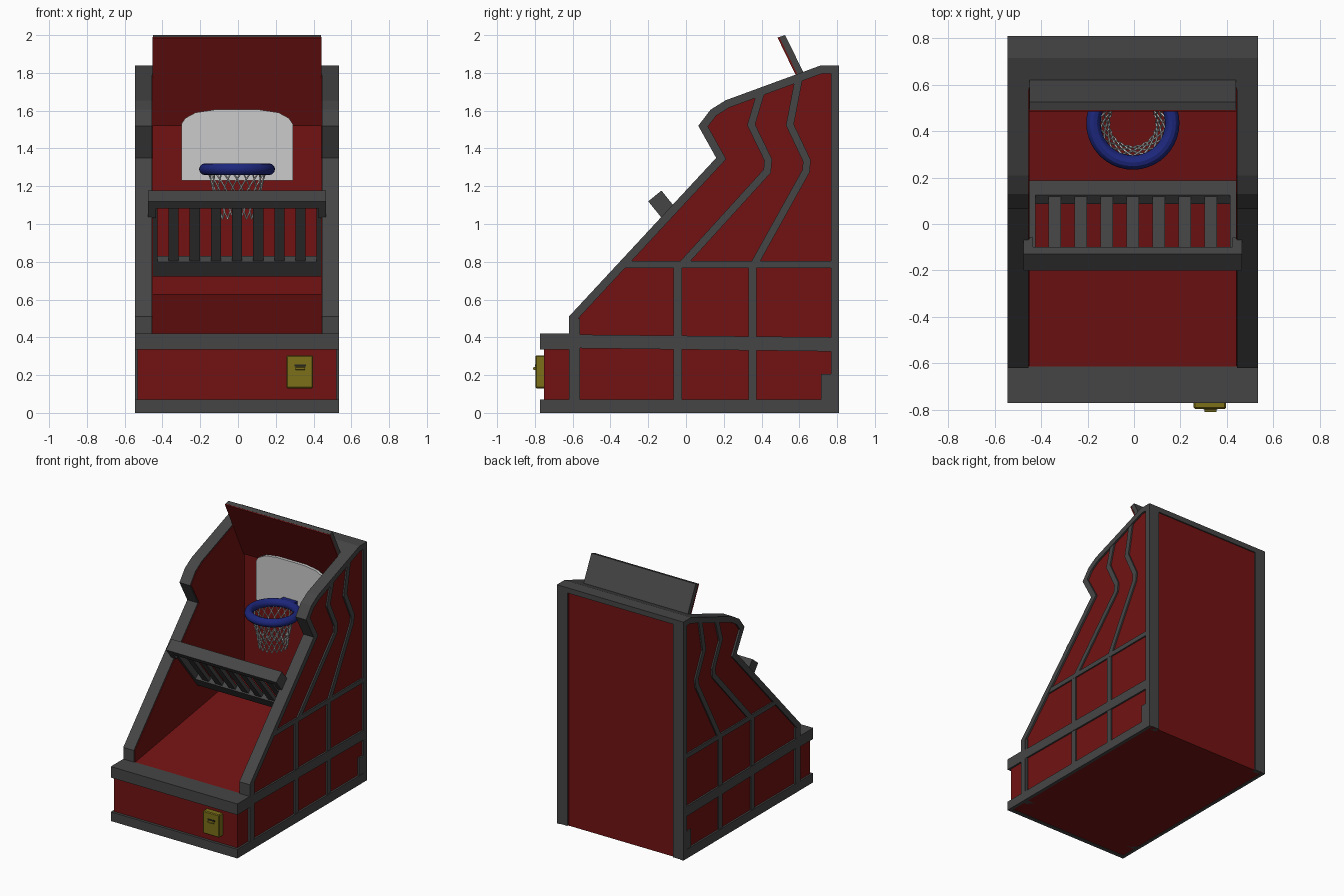
import bpy, bmesh, math
from mathutils import Vector

if "Cube" in bpy.data.objects:
    bpy.data.objects.remove(bpy.data.objects["Cube"])

SHIFT = -0.005  # cabinet sits slightly left of the bounding centre


def material(name, rgb):
    m = bpy.data.materials.new(name)
    m.diffuse_color = (*rgb, 1)
    m.use_nodes = True
    m.node_tree.nodes["Principled BSDF"].inputs["Base Color"].default_value = m.diffuse_color
    return m


RED = material("red", (0.17, 0.006, 0.006))
DARK = material("charcoal", (0.06, 0.06, 0.06))
WHITE = material("white", (0.8, 0.8, 0.8))
BLUE = material("blue", (0.012, 0.02, 0.2))
GOLD = material("gold", (0.2, 0.16, 0.01))
BLACK = material("black", (0.02, 0.02, 0.015))


def prism(name, pts, t0, t1, mat, axis="x", mirror=False):
    """Extrude a flat profile along x (profile in y,z) or y (profile in x,z)."""
    place = (lambda a, b, t: (t, a, b)) if axis == "x" else (lambda a, b, t: (a, t, b))
    bm = bmesh.new()
    low = [bm.verts.new(place(a, b, t0)) for a, b in pts]
    high = [bm.verts.new(place(a, b, t1)) for a, b in pts]
    bm.faces.new(low)
    bm.faces.new(high[::-1])
    n = len(pts)
    for i in range(n):
        j = (i + 1) % n
        bm.faces.new((low[i], high[i], high[j], low[j]))
    bmesh.ops.recalc_face_normals(bm, faces=bm.faces)
    me = bpy.data.meshes.new(name)
    bm.to_mesh(me)
    bm.free()
    me.materials.append(mat)
    ob = bpy.data.objects.new(name, me)
    ob.location.x = SHIFT
    bpy.context.collection.objects.link(ob)
    if mirror:
        ob.modifiers.new("mirror", "MIRROR")
    return ob


def box(name, x0, x1, y0, y1, z0, z1, mat, mirror=False):
    return prism(name, [(y0, z0), (y1, z0), (y1, z1), (y0, z1)], x0, x1, mat, mirror=mirror)


def offset(pts, d):
    """Shift an open path to its right-hand side with mitred corners."""
    p = [Vector(q) for q in pts]
    nrm = []
    for a, b in zip(p, p[1:]):
        e = (b - a).normalized()
        nrm.append(Vector((e.y, -e.x)))
    out = []
    for i, q in enumerate(p):
        n0, n1 = nrm[max(i - 1, 0)], nrm[min(i, len(nrm) - 1)]
        out.append(tuple(q + (n0 + n1) * d / (1 + n0.dot(n1))))
    return out


def ribbon(name, pts, a, b, x0, x1):
    return prism(name, offset(pts, a) + offset(pts, b)[::-1], x0, x1, DARK, mirror=True)


# side walls: red core with a charcoal rim following the outline
outline = [(-0.62, 0.003), (-0.62, 0.51), (0.16, 1.35), (0.065, 1.52), (0.13, 1.605),
           (0.21, 1.655), (0.715, 1.84), (0.81, 1.84), (0.81, 0.003)]
prism("side_wall", offset(outline, 0.008), 0.445, 0.526, RED, mirror=True)
ribbon("side_rim", outline, 0, 0.043, 0.45, 0.54)

# raised trim on the outer sides
XI, XO = 0.515, 0.537
box("side_bottom_trim", XI, 0.54, -0.77, 0.81, 0, 0.07, DARK, True)
prism("side_lower_trim", [(-0.77, 0.345), (0.80, 0.325), (0.80, 0.40), (-0.62, 0.415), (-0.77, 0.415)],
      XI, 0.539, DARK, mirror=True)
box("side_upper_trim", XI, XO, -0.34, 0.78, 0.768, 0.803, DARK, True)
box("side_front_post", XI, XO, -0.618, -0.56, 0.02, 0.5, DARK, True)
for y in (-0.043, 0.352):
    box("side_post", XI, XO - 0.001, y - 0.022, y + 0.022, 0.02, 0.785, DARK, True)
ribbon("side_stripe_front", [(-0.02, 0.785), (0.43, 1.28), (0.435, 1.34), (0.345, 1.525), (0.40, 1.71)],
       -0.02, 0.02, XI, XO)
ribbon("side_stripe_back", [(0.36, 0.785), (0.635, 1.28), (0.64, 1.335), (0.55, 1.525), (0.60, 1.785)],
       -0.02, 0.02, XI, XO)
box("side_corner_block", XI, XO, 0.715, 0.775, 0.06, 0.205, DARK, True)

# front base with bands
box("front_base", -0.526, 0.526, -0.752, -0.61, 0.003, 0.40, RED)
box("front_bottom_band", -0.54, 0.54, -0.772, -0.74, 0, 0.07, DARK)
box("front_top_band", -0.54, 0.54, -0.772, -0.615, 0.335, 0.42, DARK)

# ball ramp, back wall and top cap
prism("ball_ramp", [(-0.62, 0.003), (-0.62, 0.415), (0.75, 0.63), (0.75, 0.003)], -0.45, 0.45, RED)
box("back_wall", -0.45, 0.45, 0.722, 0.80, 0.003, 1.81, RED)
prism("top_cap", [(0.81, 1.84), (0.715, 1.84), (0.58, 1.79), (0.61, 1.75), (0.72, 1.80), (0.81, 1.80)],
      -0.46, 0.46, DARK)

# tilted header board: red face, charcoal back
prism("header_board", [(0.492, 1.99), (0.525, 2.0), (0.755, 1.53), (0.715, 1.52)], -0.445, 0.445, DARK)
prism("header_face", [(0.485, 1.986), (0.494, 1.99), (0.72, 1.523), (0.711, 1.519)], -0.447, 0.447, RED)

# slanted ball guard across the opening
D, N = Vector((0.63, -0.777)), Vector((0.777, 0.63))


def guard(name, u0, u1, v0, v1, x0, x1, mirror=False):
    pts = [Vector((-0.2, 1.12)) + D * u + N * v for u, v in ((u0, v0), (u1, v0), (u1, v1), (u0, v1))]
    return prism(name, [tuple(p) for p in pts], x0, x1, DARK, mirror=mirror)


guard("guard_top_bar", 0, 0.05, 0, 0.09, -0.47, 0.47)
guard("guard_end_cap", 0, 0.115, 0, 0.09, 0.43, 0.471, True)
guard("guard_side_rail", 0.03, 0.53, 0.02, 0.07, 0.42, 0.449, True)
guard("guard_bottom_bar", 0.43, 0.53, 0.02, 0.07, -0.44, 0.44)
for k in range(-3, 4):
    guard("guard_slat", 0.03, 0.45, 0.03, 0.06, k * 0.112 - 0.027, k * 0.112 + 0.027)

# backboard with rounded top
half = [(0.295, 1.23), (0.295, 1.53), (0.275, 1.56), (0.22, 1.59), (0.12, 1.605)]
prism("backboard", half + [(-x, z) for x, z in half[::-1]], 0.645, 0.668, WHITE, axis="y")
box("backboard_mount", -0.1, 0.1, 0.66, 0.73, 1.28, 1.42, DARK)

# hoop and bracket
CY, CZ = 0.435, 1.29
bpy.ops.mesh.primitive_torus_add(location=(SHIFT, CY, CZ), major_radius=0.17, minor_radius=0.031,
                                 major_segments=40, minor_segments=12)
hoop = bpy.context.object
hoop.name = "hoop"
hoop.data.materials.append(BLUE)
bpy.ops.object.shade_smooth_by_angle()
box("hoop_bracket", -0.06, 0.06, 0.60, 0.65, 1.265, 1.315, BLUE)

# net: crossing spiral cords
cu = bpy.data.curves.new("net", "CURVE")
cu.dimensions = "3D"
cu.bevel_depth = 0.0045
cu.bevel_resolution = 0
COUNT, STEPS = 18, 12
for way in (-1, 1):
    for k in range(COUNT):
        sp = cu.splines.new("POLY")
        sp.points.add(STEPS)
        for i, pt in enumerate(sp.points):
            t = i / STEPS
            r = 0.155 - 0.085 * t + 0.03 * t * t
            a = 2 * math.pi * k / COUNT + way * t * 1.05
            pt.co = (r * math.cos(a), r * math.sin(a), -0.01 - 0.255 * t, 1)
cu.materials.append(WHITE)
net = bpy.data.objects.new("net", cu)
net.location = (SHIFT, CY, CZ)
bpy.context.collection.objects.link(net)

# coin box with slot plate
coin = box("coin_box", 0.262, 0.402, -0.797, -0.745, 0.13, 0.305, GOLD)
bev = coin.modifiers.new("bevel", "BEVEL")
bev.width = 0.006
bev.segments = 1
box("coin_slot", 0.305, 0.365, -0.80, -0.79, 0.245, 0.255, BLACK)
prism("coin_lip", [(-0.79, 0.245), (-0.81, 0.24), (-0.81, 0.23), (-0.79, 0.225)], 0.31, 0.36, GOLD)
